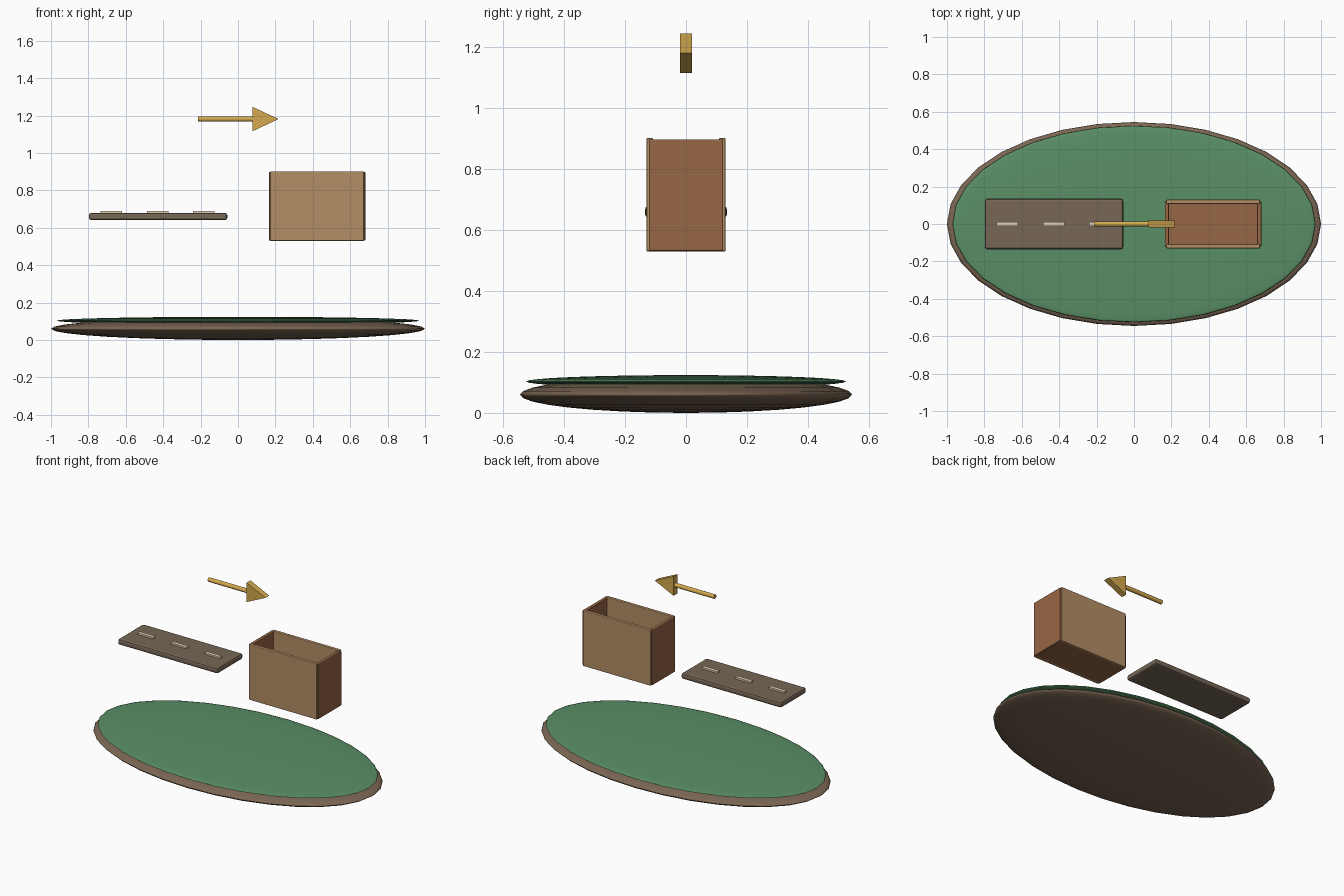
import bpy, bmesh
from math import pi

if "Cube" in bpy.data.objects:
    bpy.data.objects.remove(bpy.data.objects["Cube"])


def material(name, r, g, b):
    m = bpy.data.materials.new(name)
    m.diffuse_color = tuple((c / 255) ** 2.2 for c in (r, g, b)) + (1,)
    m.use_nodes = True
    m.node_tree.nodes["Principled BSDF"].inputs["Base Color"].default_value = m.diffuse_color
    return m


EARTH = material("earth", 122, 102, 84)
GRASS = material("grass", 90, 142, 102)
ROAD = material("road", 118, 102, 86)
CREAM = material("cream", 225, 212, 180)
TAN = material("tan", 178, 141, 101)
RUST = material("rust", 150, 102, 70)
GOLD = material("gold", 212, 168, 80)


def finish(ob, name, mat):
    ob.name = name
    ob.data.materials.append(mat)
    return ob


def disc(name, loc, scale, mat):
    bpy.ops.mesh.primitive_uv_sphere_add(segments=32, ring_count=16, location=loc)
    ob = finish(bpy.context.object, name, mat)
    ob.scale = scale
    bpy.ops.object.shade_smooth()


def box(name, x, y, z, mat, bevel=0.0):
    bpy.ops.mesh.primitive_cube_add(
        size=1, location=[(a + b) / 2 for a, b in (x, y, z)])
    ob = finish(bpy.context.object, name, mat)
    ob.scale = [b - a for a, b in (x, y, z)]
    bpy.ops.object.transform_apply(location=False, rotation=False, scale=True)
    if bevel:
        mod = ob.modifiers.new("bevel", "BEVEL")
        mod.width = bevel
        mod.segments = 2


# Oval ground: flattened spheres
disc("island_base", (0, 0, 0.06), (1, 0.545, 0.06), EARTH)
disc("grass_top", (0, 0, 0.103), (0.97, 0.525, 0.021), GRASS)

# Floating road slab with dashes
box("road_slab", (-0.797, -0.057), (-0.135, 0.135), (0.641, 0.679), ROAD, 0.012)
for i in range(3):
    x = -0.735 + 0.2475 * i
    box(f"road_dash_{i + 1}", (x, x + 0.115), (-0.012, 0.012), (0.674, 0.69), CREAM)

# Open crate: floor, two ends, two long sides
box("crate_floor", (0.175, 0.67), (-0.12, 0.12), (0.53, 0.555), RUST, 0.003)
for side, s in (("left", -1), ("right", 1)):
    x = 0.4225 + s * 0.247
    box(f"crate_end_{side}", (x - 0.011, x + 0.011), (-0.122, 0.122),
        (0.532, 0.898), RUST, 0.004)
for side, s in (("front", -1), ("back", 1)):
    y = s * 0.119
    box(f"crate_side_{side}", (0.172, 0.673), (y - 0.011, y + 0.011),
        (0.53, 0.902), TAN, 0.004)

# Arrow shaft and prism head
bpy.ops.mesh.primitive_cylinder_add(vertices=12, radius=0.014, depth=0.3,
                                    location=(-0.065, 0, 1.181),
                                    rotation=(0, pi / 2, 0))
finish(bpy.context.object, "arrow_shaft", GOLD)
bpy.ops.object.shade_smooth_by_angle()

bm = bmesh.new()
face = bm.faces.new([bm.verts.new((x, -0.02, z)) for x, z in
                     ((0.078, 1.116), (0.217, 1.181), (0.078, 1.246))])
ext = bmesh.ops.extrude_face_region(bm, geom=[face])
bmesh.ops.translate(bm, vec=(0, 0.04, 0),
                    verts=[v for v in ext["geom"] if isinstance(v, bmesh.types.BMVert)])
if not any(len(f.verts) == 3 and f.calc_center_median().y < -0.01 for f in bm.faces):
    bm.faces.new([v for v in bm.verts if v.co.y < 0])
bmesh.ops.recalc_face_normals(bm, faces=bm.faces)
mesh = bpy.data.meshes.new("arrow_head")
bm.to_mesh(mesh)
bm.free()
head = bpy.data.objects.new("arrow_head", mesh)
bpy.context.collection.objects.link(head)
finish(head, "arrow_head", GOLD)
